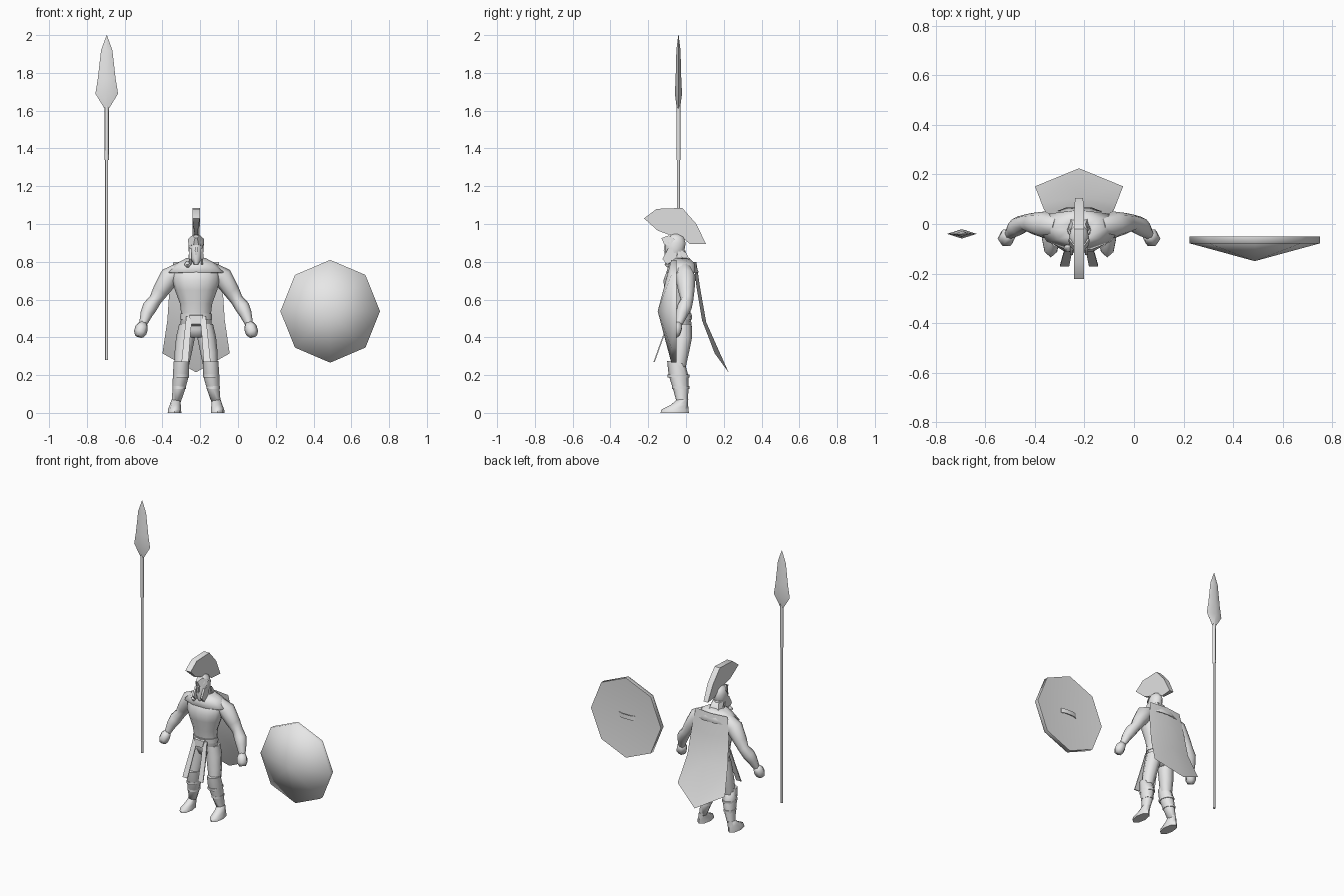
import bpy, bmesh, math
from mathutils import Vector

CX = -0.222  # body centre line
MAT = bpy.data.materials.new("plain grey")
MAT.diffuse_color = (0.8, 0.8, 0.8, 1)


def finish(name, bm, angle=75):
    bmesh.ops.remove_doubles(bm, verts=bm.verts, dist=0.0004)
    bmesh.ops.recalc_face_normals(bm, faces=bm.faces)
    me = bpy.data.meshes.new(name)
    bm.to_mesh(me)
    bm.free()
    me.materials.append(MAT)
    ob = bpy.data.objects.new(name, me)
    bpy.context.collection.objects.link(ob)
    bpy.ops.object.select_all(action='DESELECT')
    ob.select_set(True)
    bpy.context.view_layer.objects.active = ob
    bpy.ops.object.shade_smooth_by_angle(angle=math.radians(angle))
    return ob


def skin(name, rings, closed=True, caps=True, angle=75):
    """Bridge a list of equal point rows into one surface."""
    bm = bmesh.new()
    rows = [[bm.verts.new(p) for p in r] for r in rings]
    n = len(rows[0])
    for a, b in zip(rows, rows[1:]):
        for i in range(n if closed else n - 1):
            j = (i + 1) % n
            bm.faces.new((a[i], a[j], b[j], b[i]))
    if caps:
        bm.faces.new(rows[0])
        bm.faces.new(rows[-1])
    return finish(name, bm, angle)


def ellipse(c, u, v, n, turn=0.0):
    return [Vector(c) + u * math.cos(turn + 2 * math.pi * i / n)
            + v * math.sin(turn + 2 * math.pi * i / n) for i in range(n)]


def stack(name, secs, n=10, caps=True, x0=CX, s=1, turn=0.0):
    """Level rings, each (x, y, z, rx, ry)."""
    return skin(name, [ellipse((x0 + s * x, y, z), Vector((rx, 0, 0)), Vector((0, ry, 0)), n, turn)
                       for x, y, z, rx, ry in secs], caps=caps)


def limb(name, secs, s, n=8):
    """Rings square to a path, each (x, y, z, r)."""
    pts = [Vector((CX + s * x, y, z)) for x, y, z, r in secs]
    rings = []
    for i, p in enumerate(pts):
        t = (pts[min(i + 1, len(pts) - 1)] - pts[max(i - 1, 0)]).normalized()
        u = t.cross(Vector((0, 1, 0))).normalized()
        rings.append(ellipse(p, u * secs[i][3], t.cross(u) * secs[i][3], n))
    return skin(name, rings)


def prism(name, prof, half, x=CX):
    """Side outline (y, z) with its own half width per point."""
    bm = bmesh.new()
    sides = [[bm.verts.new((x + k * h, y, z)) for (y, z), h in zip(prof, half)] for k in (-1, 1)]
    n = len(prof)
    bm.faces.new(sides[0])
    bm.faces.new(sides[1])
    for i in range(n):
        j = (i + 1) % n
        bm.faces.new((sides[0][i], sides[0][j], sides[1][j], sides[1][i]))
    return finish(name, bm, 50)


# spear
SX, SY = -0.695, -0.04
stack("spear_shaft", [(0, SY, 0.28, .008, .008), (0, SY, 1.35, .008, .008)], 8, x0=SX)
stack("spear_socket", [(0, SY, 1.34, .011, .011), (0, SY, 1.625, .011, .011)], 8, x0=SX)
stack("spear_head", [(0, SY, 1.605, .008, .008), (0, SY, 1.69, .06, .019), (0, SY, 1.77, .047, .015),
                     (0, SY, 1.92, .03, .011), (0, SY, 2.0, .001, .001)], 4, x0=SX)

# shield with shallow hollow back and grip
skin("shield", [ellipse((0.488, y, 0.538), Vector((r * .97, 0, 0)), Vector((0, 0, r)), 8)
                for r, y in ((0, -.15), (.272, -.078), (.272, -.05), (0, -.068))], caps=False, angle=80)
skin("shield_grip", [[(0.488 + x, y, .53), (0.488 + x, y, .56), (0.488 + x, y + .006, .56),
                      (0.488 + x, y + .006, .53)]
                     for x, y in ((-.06, -.066), (-.03, -.056), (.03, -.056), (.06, -.066))], angle=30)

# torso, neck and belt
stack("torso", [(0, -.025, .40, .055, .04), (0, -.022, .44, .086, .055), (0, -.032, .52, .078, .055),
                (0, -.035, .58, .086, .062), (0, -.036, .65, .112, .076), (0, -.038, .70, .125, .082),
                (0, -.03, .75, .125, .072), (0, -.02, .785, .10, .05), (0, -.02, .815, .04, .035)], 12)
stack("neck", [(0, -.025, .79, .038, .038), (0, -.04, .86, .034, .036)], 8)
stack("belt", [(0, -.03, .495, .085, .062), (0, -.032, .525, .083, .062)], 12)
prism("belt_buckle", [(-.085, .52), (-.102, .515), (-.105, .47), (-.08, .46)], [.036, .036, .026, .022])

# helmet, brow, cheek plates and crest
stack("helmet", [(0, -.088, .785, .012, .02), (0, -.07, .82, .032, .045), (0, -.058, .86, .04, .052),
                 (0, -.055, .90, .041, .056), (0, -.055, .93, .031, .044), (0, -.055, .95, .006, .012)], 10)
prism("helmet_brow", [(-.13, .925), (-.09, .94), (-.06, .92), (-.085, .885), (-.115, .89)],
      [.006, .02, .043, .04, .014])
prism("nose_guard", [(-.113, .90), (-.118, .86), (-.112, .835), (-.10, .86)], [.006, .007, .006, .006])
prism("helmet_neck_guard", [(-.03, .86), (.0, .85), (.02, .81), (-.02, .815)], [.036, .025, .034, .042])
for s, side in ((1, "left"), (-1, "right")):
    prism(side + "_cheek_plate", [(-.06, .88), (-.095, .87), (-.125, .815), (-.10, .785), (-.05, .82)],
          [.006] * 5, CX + s * .031)
prism("crest", [(-.222, 1.03), (-.155, 1.08), (-.02, 1.085), (.055, 1.0), (.105, .895), (.02, .895),
                (-.03, .935), (-.095, .945), (-.15, .965)],
      [.02, .02, .02, .02, .016, .008, .007, .007, .01])

# shoulder mantle and clasp
mantle = stack("mantle", [(0, -.025, .82, .05, .045), (0, -.02, .79, .105, .072),
                          (0, -.018, .745, .162, .09)], 10, caps=False)
thick = mantle.modifiers.new("thickness", 'SOLIDIFY')
thick.thickness = .008
stack("mantle_clasp", [(-.045, -.095, .77, .006, .006), (-.045, -.098, .785, .018, .016),
                       (-.045, -.09, .805, .006, .006)], 8)

# cape: centre column hangs further back than the edges
cape_rows = [(.12, .04, .80, .055, .80), (.14, .055, .67, .075, .66), (.152, .085, .49, .107, .48),
             (.178, .152, .315, .225, .215)]
skin("cape", [[(CX - w, ye, ze), (CX, yc, zc), (CX + w, ye, ze)] for w, ye, ze, yc, zc in cape_rows],
     closed=False, caps=False, angle=60)

for s, side in ((1, "left"), (-1, "right")):
    # arm with fist
    limb(side + "_arm", [(.085, -.01, .755, .042), (.14, -.003, .72, .054), (.188, .002, .645, .043),
                         (.215, .005, .60, .034), (.245, -.008, .56, .039), (.262, -.022, .525, .033),
                         (.281, -.04, .47, .021)], s)
    limb(side + "_fist", [(.279, -.038, .475, .022), (.288, -.05, .452, .034),
                          (.296, -.06, .425, .034), (.302, -.066, .405, .022)], s, 6)
    # thigh and shin guard
    stack(side + "_thigh", [(.045, -.02, .47, .045, .05), (.056, -.02, .40, .05, .052),
                            (.068, -.03, .32, .046, .046), (.078, -.042, .23, .036, .038)], 8, s=s)
    stack(side + "_shin_guard", [(.077, -.055, .275, .041, .045), (.08, -.04, .20, .043, .052),
                                 (.092, -.027, .12, .033, .04), (.106, -.02, .055, .024, .029)], 8, s=s)
    for z, x, y, rx, ry in ((.195, .08, -.04, .043, .058), (.135, .09, -.028, .036, .046)):
        stack(side + "_shin_strap", [(x, y, z - .008, rx, ry), (x, y, z + .008, rx, ry)], 8, s=s)
    # foot, toes turned slightly outward
    stack(side + "_foot", [(.114, -.06, 0, .036, .075), (.114, -.058, .018, .035, .072),
                           (.11, -.035, .042, .029, .046), (.106, -.018, .07, .024, .03)], 8, s=s)
    # hanging front strap of the kilt
    skin(side + "_kilt_strap", [[(CX + s * a, y, z), (CX + s * b, y, z),
                                 (CX + s * b, y + .007, z), (CX + s * a, y + .007, z)]
                                for a, b, y, z in ((.02, .052, -.092, .51), (.03, .063, -.122, .41),
                                                   (.04, .077, -.172, .27))], angle=40)
